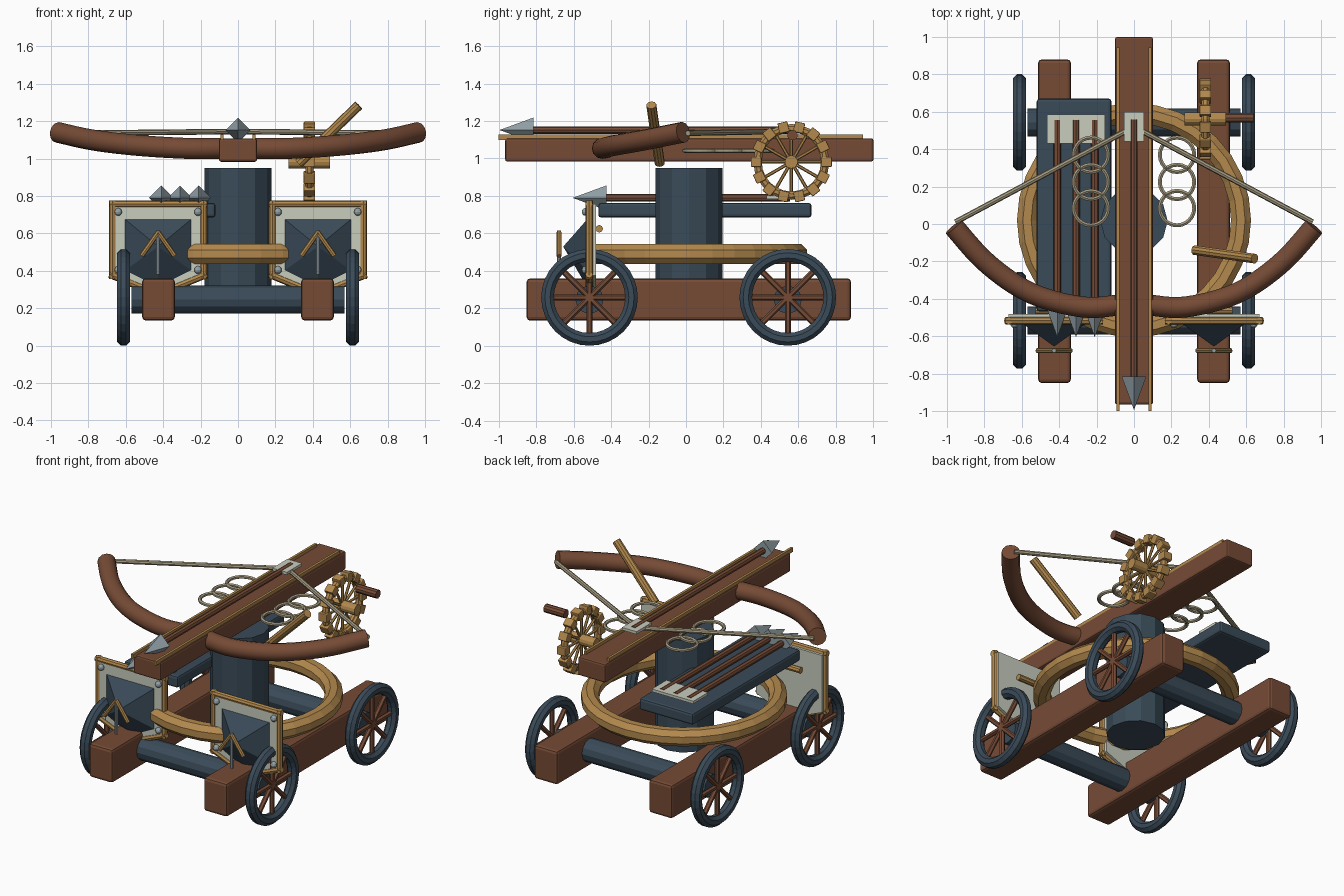
import bpy, bmesh, math
from mathutils import Vector

if "Cube" in bpy.data.objects:
    bpy.data.objects.remove(bpy.data.objects["Cube"])


def material(name, rgb):
    m = bpy.data.materials.new(name)
    m.diffuse_color = (*rgb, 1)
    m.use_nodes = True
    m.node_tree.nodes["Principled BSDF"].inputs["Base Color"].default_value = m.diffuse_color
    return m


WOOD = material("dark_wood", (0.18, 0.07, 0.036))
TAN = material("light_wood", (0.45, 0.25, 0.075))
IRON = material("blue_iron", (0.042, 0.07, 0.098))
PALE = material("pale_plate", (0.58, 0.61, 0.51))
STEEL = material("steel", (0.29, 0.36, 0.39))
ROPE = material("rope", (0.38, 0.33, 0.22))


def finish(name, bm, mat, smooth=None):
    bmesh.ops.recalc_face_normals(bm, faces=bm.faces)
    me = bpy.data.meshes.new(name)
    bm.to_mesh(me)
    bm.free()
    ob = bpy.data.objects.new(name, me)
    bpy.context.collection.objects.link(ob)
    me.materials.append(mat)
    if smooth:
        bpy.ops.object.select_all(action='DESELECT')
        bpy.context.view_layer.objects.active = ob
        ob.select_set(True)
        bpy.ops.object.shade_smooth_by_angle(angle=math.radians(smooth))
    return ob


def box(name, lo, hi, mat, bevel=0.0):
    lo, hi = Vector(lo), Vector(hi)
    bm = bmesh.new()
    bmesh.ops.create_cube(bm, size=1)
    for v in bm.verts:
        v.co = (lo + hi) / 2 + v.co * (hi - lo)
    if bevel:
        bmesh.ops.bevel(bm, geom=bm.edges[:], offset=bevel, segments=2,
                        profile=0.5, affect='EDGES')
    return finish(name, bm, mat)


def rod(name, a, b, r, mat, sides=8, r2=None, smooth=None):
    a, b = Vector(a), Vector(b)
    d = b - a
    bm = bmesh.new()
    bmesh.ops.create_cone(bm, cap_ends=True, segments=sides, radius1=r,
                          radius2=r if r2 is None else r2, depth=d.length)
    q = d.to_track_quat('Z', 'Y')
    for v in bm.verts:
        v.co = (a + b) / 2 + q @ v.co
    return finish(name, bm, mat, smooth)


def ring(name, c, R, r, mat, axis='Z', n=32, m=8, smooth=None):
    bm = bmesh.new()
    rows = []
    for i in range(n):
        a = 2 * math.pi * i / n
        row = []
        for j in range(m):
            t = 2 * math.pi * (j + 0.5) / m
            u, w = R + r * math.cos(t), r * math.sin(t)
            p = (u * math.cos(a), u * math.sin(a), w)
            if axis == 'X':
                p = (p[2], p[0], p[1])
            row.append(bm.verts.new(Vector(c) + Vector(p)))
        rows.append(row)
    for i in range(n):
        for j in range(m):
            k, l = (i + 1) % n, (j + 1) % m
            bm.faces.new((rows[i][j], rows[k][j], rows[k][l], rows[i][l]))
    return finish(name, bm, mat, smooth)


def spokes(name, c, r_in, r_out, thick, count, mat):
    for i in range(count):
        a = 2 * math.pi * i / count
        d = Vector((0, math.cos(a), math.sin(a)))
        rod(name, Vector(c) + d * r_in, Vector(c) + d * r_out, thick, mat, 6)


def bolt(name, x, z, tip, tail, plate):
    rod(name + "_shaft", (x, tip + 0.17, z), (x, tail, z), 0.02, WOOD, 8)
    rod(name + "_head", (x, tip + 0.18, z), (x, tip, z), 0.066, STEEL, 4, 0)
    box(name + "_fletching", (x - 0.054, plate[0], z - 0.006),
        (x + 0.054, plate[1], z + 0.012), PALE)


# Chassis: side beams, axles, wheels
for s in (-1, 1):
    box("side_beam", (s * 0.425 - 0.087, -0.85, 0.135), (s * 0.425 + 0.087, 0.88, 0.36), WOOD, 0.018)
for y in (-0.515, 0.543):
    rod("axle", (-0.57, y, 0.247), (0.57, y, 0.247), 0.075, IRON, 12)
    for s in (-1, 1):
        c = (s * 0.612, y, 0.259)
        ring("wheel_tyre", c, 0.224, 0.0365, IRON, 'X', 32, 8)
        spokes("wheel_spoke", c, 0.0, 0.205, 0.016, 8, WOOD)

# Turntable ring and central pillar
ring("turntable_ring", (0, 0.02, 0.49), 0.572, 0.058, TAN, 'Z', 32, 8)
rod("pillar", (0, 0.016, 0.2), (0, 0.016, 0.95), 0.18, IRON, 12)

# Ammunition shelf with three spare bolts
box("ammo_shelf", (-0.52, -0.468, 0.685), (-0.12, 0.67, 0.763), IRON, 0.015)
for x in (-0.41, -0.31, -0.21):
    bolt("spare_bolt", x, 0.79, -0.605, 0.555, (0.43, 0.585))

# Stock with guide rails and loaded bolt
box("stock", (-0.102, -0.965, 0.983), (0.102, 1.0, 1.108), WOOD, 0.012)
for s in (-1, 1):
    box("guide_rail", (s * 0.086 - 0.008, -1.0, 1.1), (s * 0.086 + 0.008, 0.945, 1.128), TAN)
bolt("loaded_bolt", 0, 1.152, -0.995, 0.56, (0.44, 0.6))


# Bow arm: tube swept along a smooth path
def bow_arm(s):
    keys = [(-0.05, -0.40, 1.055), (0.08, -0.432, 1.055), (0.28, -0.443, 1.055),
            (0.55, -0.37, 1.072), (0.78, -0.215, 1.1), (0.963, -0.015, 1.14),
            (1.1, 0.16, 1.17)]
    P = [Vector((s * x, y, z)) for x, y, z in keys]
    pts = []
    for i in range(1, len(P) - 2):
        a, b, c, d = P[i - 1:i + 3]
        for k in range(5):
            t = k / 5
            pts.append(0.5 * (2 * b + (c - a) * t + (2 * a - 5 * b + 4 * c - d) * t * t
                              + (3 * b - a - 3 * c + d) * t ** 3))
    pts.append(P[-2])
    bm = bmesh.new()
    rows = []
    for i, p in enumerate(pts):
        t = (pts[min(i + 1, len(pts) - 1)] - pts[max(i - 1, 0)]).normalized()
        side = t.cross(Vector((0, 0, 1))).normalized()
        up = side.cross(t)
        rows.append([bm.verts.new(p + 0.056 * (side * math.cos(j * math.pi / 6)
                                               + up * math.sin(j * math.pi / 6))) for j in range(12)])
    for r0, r1 in zip(rows, rows[1:]):
        for j in range(12):
            k = (j + 1) % 12
            bm.faces.new((r0[j], r0[k], r1[k], r1[j]))
    bm.faces.new(rows[0])
    bm.faces.new(rows[-1])
    finish("bow_arm", bm, WOOD, 40)


# Bow, string and rope coils
for s in (-1, 1):
    bow_arm(s)
    rod("bow_string", (s * 0.955, 0.01, 1.135), (0, 0.52, 1.145), 0.015, ROPE, 8)
    for y in (0.37, 0.225, 0.085):
        ring("rope_coil", (s * 0.23, y, 1.042), 0.092, 0.012, ROPE, 'Z', 24, 6)

# Cocking wheel with cogs, hub and handle
C = Vector((0.382, 0.562, 0.982))
ring("crank_rim", C, 0.18, 0.024, TAN, 'X', 24, 8)
spokes("crank_spoke", C, 0.0, 0.17, 0.009, 12, TAN)
for i in range(14):
    a = 2 * math.pi * i / 14
    cog = box("crank_cog", (-0.031, 0.16, -0.027), (0.031, 0.216, 0.027), TAN, 0.005)
    cog.location = C
    cog.rotation_euler = (a, 0, 0)
rod("crank_hub", C - Vector((0.112, 0, 0)), C + Vector((0.11, 0, 0)), 0.035, TAN, 12)
rod("crank_handle", (0.49, 0.568, 1.125), (0.64, 0.568, 1.125), 0.028, WOOD, 10)

# Firing lever
rod("lever", (0.325, -0.14, 0.975), (0.645, -0.185, 1.285), 0.027, TAN, 10)

# Front shields
OUT = [(-0.243, 0.757), (0.243, 0.757), (0.243, 0.375), (0, 0.275), (-0.243, 0.375)]
BOSS = [(-0.18, 0.678), (0.18, 0.678), (0.18, 0.4), (0, 0.31), (-0.18, 0.4)]
for s in (-1, 1):
    X = s * 0.427
    bm = bmesh.new()
    face = bm.faces.new([bm.verts.new((X + x, -0.528, z)) for x, z in OUT])
    ext = bmesh.ops.extrude_face_region(bm, geom=[face])
    for v in ext["geom"]:
        if isinstance(v, bmesh.types.BMVert):
            v.co.y = -0.48
    # extrusion keeps the front face only when re-made
    if len(bm.faces) < 7:
        bmesh.ops.holes_fill(bm, edges=bm.edges[:], sides=0)
    finish("shield_panel", bm, PALE)
    for (xa, za), (xb, zb) in zip(OUT, OUT[1:] + OUT[:1]):
        a, b = Vector((X + xa, -0.517, za)), Vector((X + xb, -0.517, zb))
        e = (b - a).normalized() * 0.018
        rod("shield_frame", a - e, b + e, 0.02, TAN, 8)
    bm = bmesh.new()
    base = [bm.verts.new((X + x, -0.525, z)) for x, z in BOSS]
    tip = bm.verts.new((X, -0.655, 0.53))
    bm.faces.new(base)
    for i in range(5):
        bm.faces.new((base[i], base[(i + 1) % 5], tip))
    finish("shield_boss", bm, IRON)
    for dx in (-0.213, 0.213):
        for z in (0.715, 0.405):
            bm = bmesh.new()
            bmesh.ops.create_uvsphere(bm, u_segments=10, v_segments=6, radius=0.021)
            bmesh.ops.translate(bm, verts=bm.verts, vec=(X + dx, -0.535, z))
            finish("shield_rivet", bm, STEEL)
    # Chevron ornament and rear grip
    for d in (-1, 1):
        rod("shield_chevron", (X, -0.677, 0.605), (X + d * 0.088, -0.677, 0.48), 0.014, TAN, 8)
    rod("shield_chevron_stem", (X, -0.677, 0.615), (X, -0.677, 0.38), 0.011, STEEL, 8)
    rod("shield_grip", (X - 0.1, -0.463, 0.625), (X + 0.1, -0.463, 0.625), 0.02, TAN, 8)
